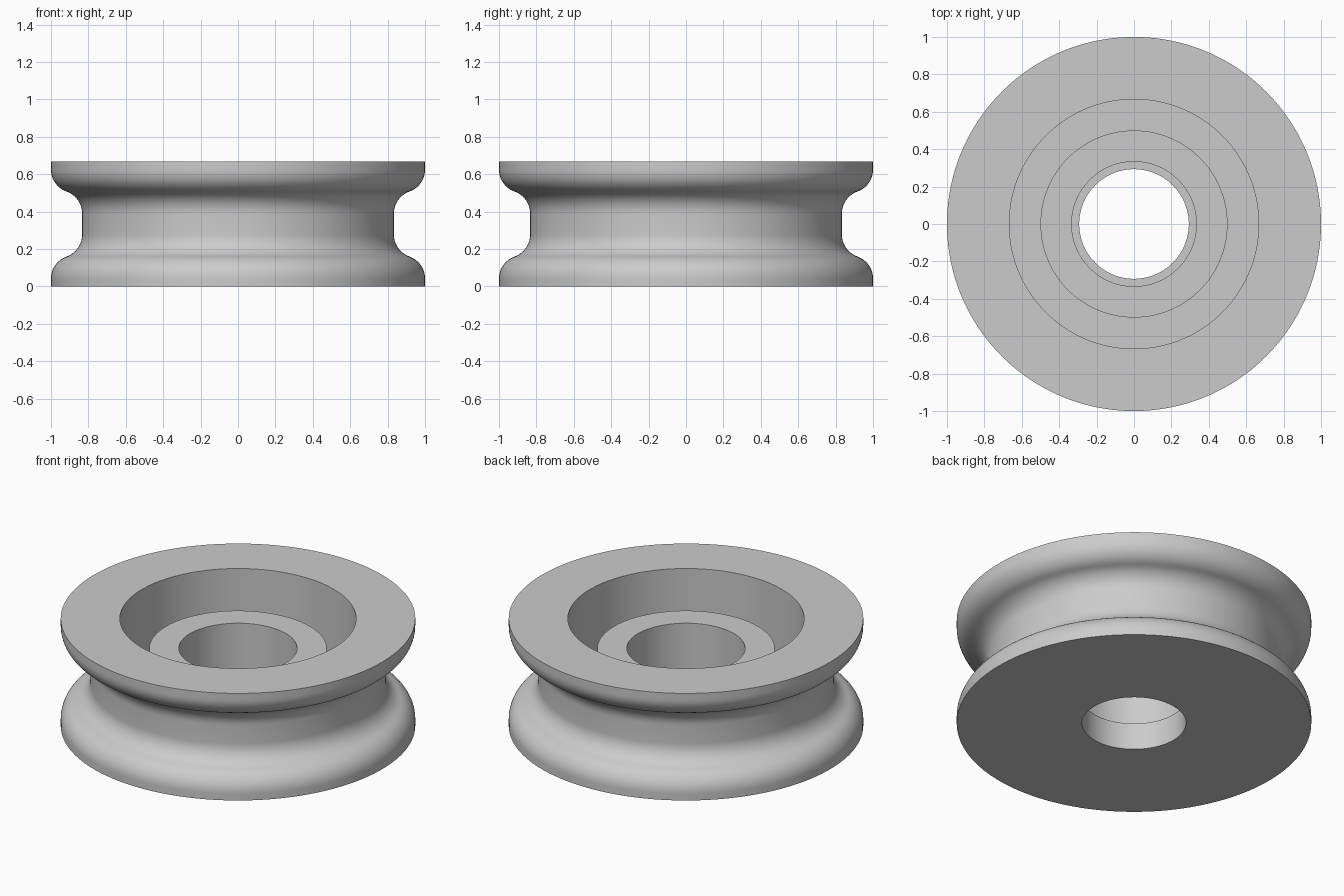
import bpy
import bmesh
import math
from mathutils import Vector

default = bpy.data.objects.get("Cube")
if default:
    bpy.data.objects.remove(default, do_unlink=True)

SEGMENTS = 160
HEIGHT = 2 / 3
FILLET = 0.125          # radius of rim rounding and groove fillet
OUTER, GROOVE = 1.0, 5 / 6
RIM_Z = 0.0417

grey = bpy.data.materials.new("light_grey")
grey.use_nodes = True
colour = (0.6, 0.6, 0.6, 1)
grey.diffuse_color = colour
grey.node_tree.nodes["Principled BSDF"].inputs["Base Color"].default_value = colour


def arc(cx, cz, start, end, steps=12):
    """Points on an arc of the fillet radius."""
    angles = [start + (end - start) * i / steps for i in range(steps + 1)]
    return [(cx + FILLET * math.cos(a), cz + FILLET * math.sin(a)) for a in angles]


def lathe(name, profile):
    """Turn a closed (radius, z) profile about the z axis."""
    bm = bmesh.new()
    verts = [bm.verts.new((r, 0, z)) for r, z in profile]
    edges = [bm.edges.new((v, verts[(i + 1) % len(verts)])) for i, v in enumerate(verts)]
    bmesh.ops.spin(bm, geom=verts + edges, cent=Vector(), axis=(0, 0, 1),
                   angle=math.tau, steps=SEGMENTS, use_duplicate=False)
    bmesh.ops.remove_doubles(bm, verts=bm.verts, dist=1e-5)
    bmesh.ops.recalc_face_normals(bm, faces=bm.faces)
    mesh = bpy.data.meshes.new(name)
    bm.to_mesh(mesh)
    bm.free()
    mesh.materials.append(grey)
    obj = bpy.data.objects.new(name, mesh)
    bpy.context.collection.objects.link(obj)
    bpy.ops.object.select_all(action="DESELECT")
    obj.select_set(True)
    bpy.context.view_layer.objects.active = obj
    bpy.ops.object.shade_smooth_by_angle(angle=math.radians(30))
    return obj


# Lower half of the outer S-curve: convex rim meeting a concave groove fillet
rim_x, groove_x = OUTER - FILLET, GROOVE + FILLET
rise = math.sqrt((2 * FILLET) ** 2 - (groove_x - rim_x) ** 2)
meet = math.atan2(rise, groove_x - rim_x)
lower = [(OUTER, 0)] + arc(rim_x, RIM_Z, 0, meet)
lower += arc(groove_x, RIM_Z + rise, math.pi + meet, math.pi)[1:]
upper = [(r, HEIGHT - z) for r, z in reversed(lower)]

# Inside: deep recess, raised hub with a bore, and a narrow lip at the base
BASE, HUB_TOP = 1 / 6, 0.482
inside = [(2 / 3, HEIGHT), (2 / 3, BASE), (0.5, BASE), (0.5, HUB_TOP),
          (1 / 3, HUB_TOP), (1 / 3, BASE), (0.293, BASE), (0.293, 0)]

lathe("pulley_wheel", lower + upper + inside)
